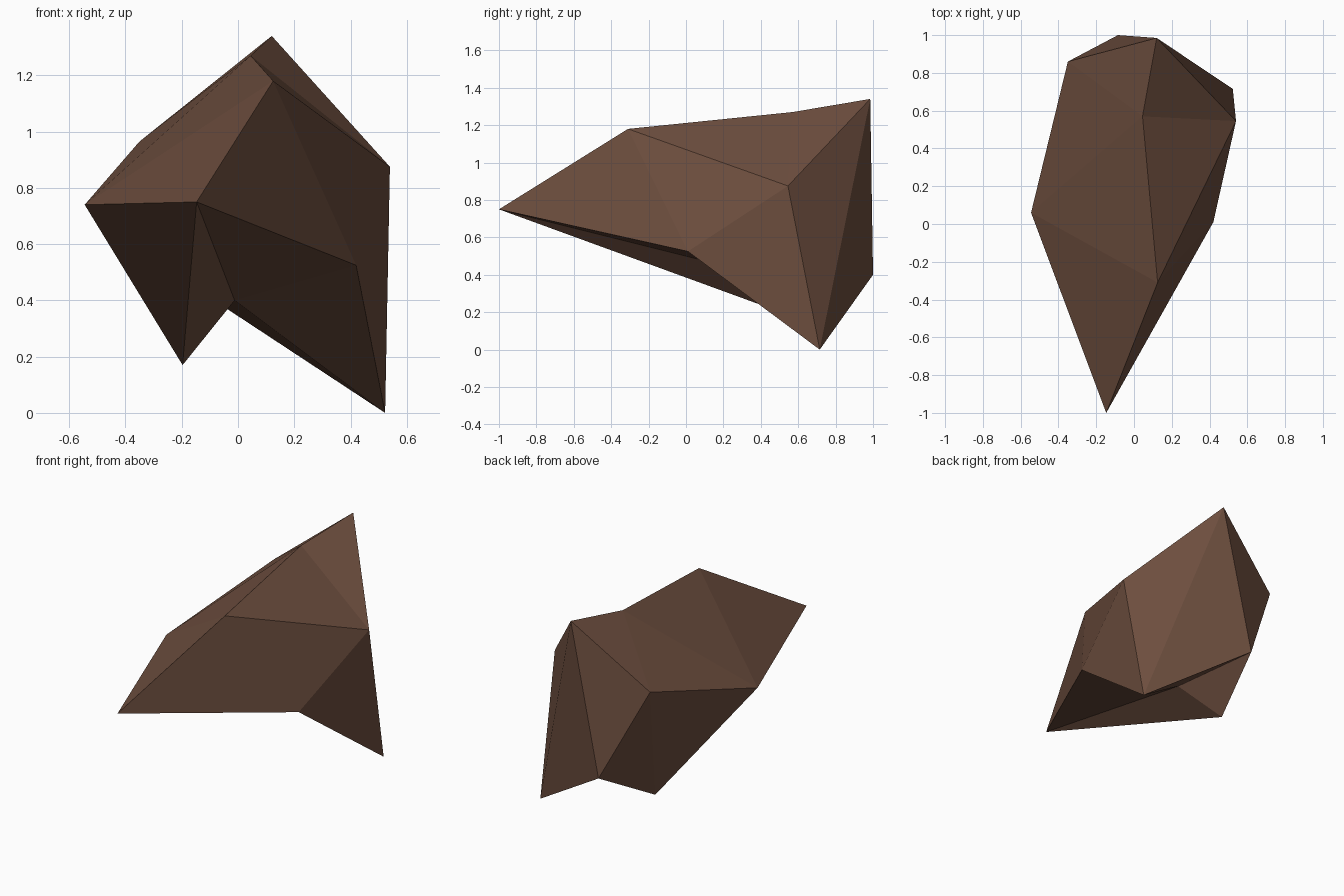
import bpy
import bmesh

if "Cube" in bpy.data.objects:
    bpy.data.objects.remove(bpy.data.objects["Cube"])

# Corner points of the faceted boulder
corners = {
    "peak": (0.12, 0.985, 1.34),
    "ridge_mid": (0.045, 0.57, 1.27),
    "ridge_front": (0.125, -0.31, 1.18),
    "back_left": (-0.35, 0.86, 0.965),
    "left": (-0.545, 0.06, 0.74),
    "nose": (-0.147, -1.0, 0.75),
    "right": (0.54, 0.545, 0.875),
    "right_low": (0.42, 0.01, 0.525),
    "foot_right": (0.523, 0.715, 0.0),
    "foot_left": (-0.197, 0.59, 0.17),
    "notch": (-0.012, 0.40, 0.40),
    "back": (-0.085, 1.0, 0.40),
}

# Rings of corners around four hubs: each neighbouring pair makes a facet
fans = [
    ("ridge_mid", "right peak back_left left ridge_front right"),
    ("ridge_front", "left nose right_low right"),
    ("foot_right", "right_low right peak back notch right_low"),
    ("foot_left", "nose left back_left back notch nose"),
]
# Remaining facets between the fans
singles = ["peak back back_left", "right right_low ridge_front",
           "nose notch right_low"]

facets = set()
for hub, ring in fans:
    names = ring.split()
    for a, b in zip(names, names[1:]):
        facets.add(frozenset((hub, a, b)))
for s in singles:
    facets.add(frozenset(s.split()))

# Rock body
bm = bmesh.new()
verts = {n: bm.verts.new(co) for n, co in corners.items()}
for facet in sorted(sorted(f) for f in facets):
    bm.faces.new([verts[n] for n in facet])
bmesh.ops.recalc_face_normals(bm, faces=bm.faces[:])
mesh = bpy.data.meshes.new("rock")
bm.to_mesh(mesh)
bm.free()

# Brown stone colour
brown = bpy.data.materials.new("brown_stone")
brown.diffuse_color = (0.155, 0.077, 0.049, 1.0)
brown.use_nodes = True
brown.node_tree.nodes["Principled BSDF"].inputs["Base Color"].default_value = brown.diffuse_color
mesh.materials.append(brown)

rock = bpy.data.objects.new("rock", mesh)
bpy.context.collection.objects.link(rock)
